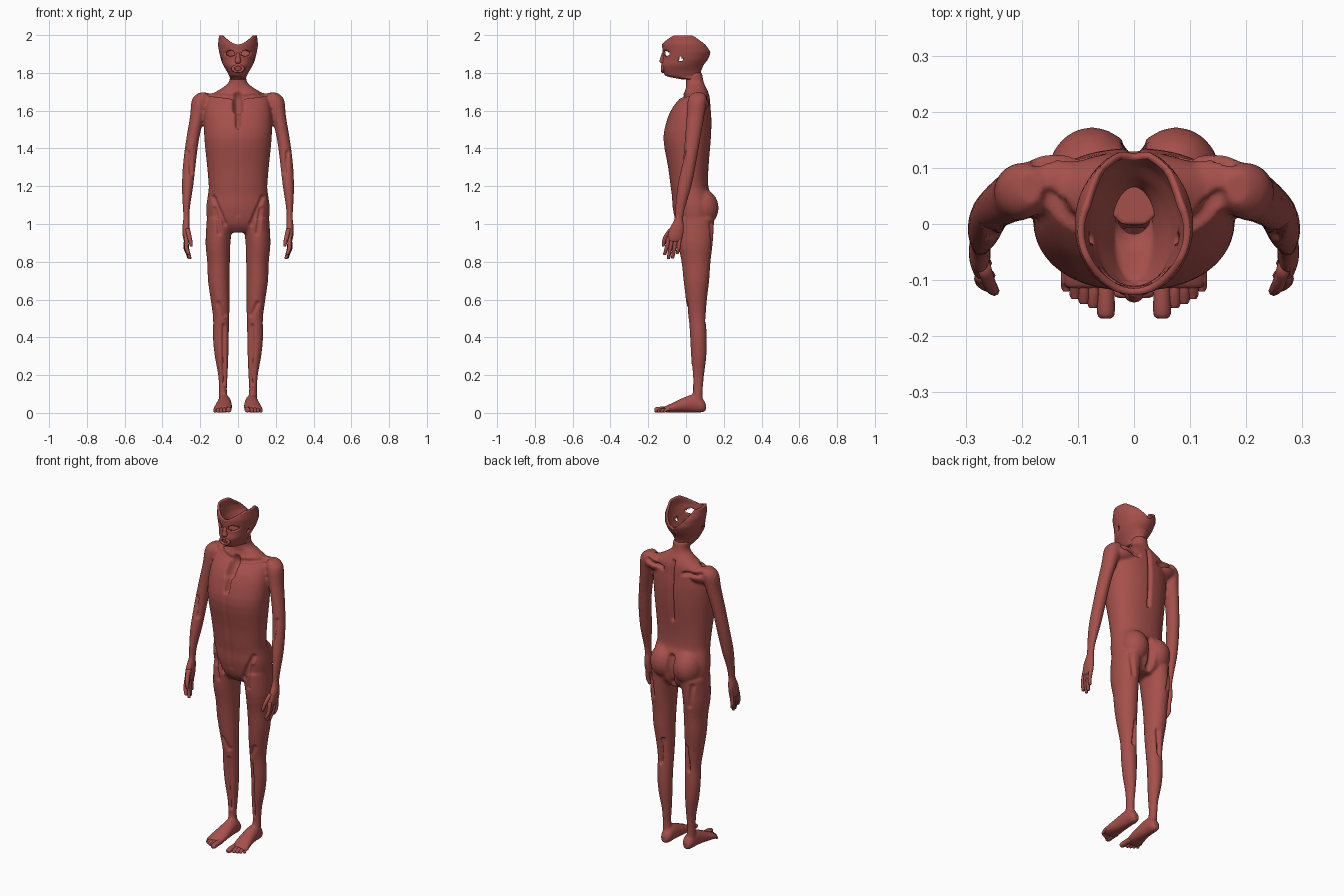
import bpy, bmesh, math
from mathutils import Vector

if "Cube" in bpy.data.objects:
    bpy.data.objects.remove(bpy.data.objects["Cube"])

mat = bpy.data.materials.new("muscle_red")
mat.diffuse_color = (0.38, 0.08, 0.07, 1)
mat.use_nodes = True
mat.node_tree.nodes["Principled BSDF"].inputs["Base Color"].default_value = mat.diffuse_color


def finish(name, bm):
    bmesh.ops.recalc_face_normals(bm, faces=bm.faces)
    me = bpy.data.meshes.new(name)
    bm.to_mesh(me)
    bm.free()
    ob = bpy.data.objects.new(name, me)
    bpy.context.collection.objects.link(ob)
    me.materials.append(mat)
    for p in me.polygons:
        p.use_smooth = True
    return ob


def spline(pts, sub):
    """Catmull-Rom interpolation of equal-length tuples."""
    out = []
    for i in range(len(pts) - 1):
        a, b, c, d = (pts[max(0, min(len(pts) - 1, i + k))] for k in (-1, 0, 1, 2))
        for s in range(sub):
            t = s / sub
            out.append([q + 0.5 * t * (r - p + t * (2*p - 5*q + 4*r - s2 + t * (3*(q - r) + s2 - p)))
                        for p, q, r, s2 in zip(a, b, c, d)])
    return out + [list(pts[-1])]


def loft(bm, secs, axis='z', n=24, sub=3, side=1, power=2.0):
    """Sections (x, y, z, r1, r2) stacked along z (rings in xy) or y (rings in xz)."""
    rings = []
    for x, y, z, r1, r2 in spline(secs, sub):
        ring = []
        for k in range(n):
            a = math.tau * k / n
            c, s = math.cos(a), math.sin(a)
            u = r1 * math.copysign(abs(c) ** (2 / power), c)
            v = r2 * math.copysign(abs(s) ** (2 / power), s)
            ring.append(bm.verts.new((side * (x + u), y + (v if axis == 'z' else 0),
                                      z + (v if axis == 'y' else 0))))
        rings.append(ring)
    for a, b in zip(rings, rings[1:]):
        for k in range(n):
            bm.faces.new((a[k], a[(k + 1) % n], b[(k + 1) % n], b[k]))
    bm.faces.new(rings[0])
    bm.faces.new(rings[-1])


def ball(bm, c, r):
    vs = bmesh.ops.create_uvsphere(bm, u_segments=20, v_segments=12, radius=1)['verts']
    for v in vs:
        v.co = Vector((c[0] + v.co.x * r[0], c[1] + v.co.y * r[1], c[2] + v.co.z * r[2]))


# Body: torso, legs, feet and arms fused into one skinless surface
TORSO = [(0, .045, .955, .09, .06), (0, .045, 1.0, .155, .095), (0, .04, 1.08, .168, .11),
         (0, .03, 1.15, .160, .105), (0, .018, 1.2, .155, .10), (0, .012, 1.3, .163, .107),
         (0, .006, 1.45, .178, .126), (0, .017, 1.55, .180, .118), (0, .03, 1.62, .172, .10),
         (0, .05, 1.675, .155, .075), (0, .055, 1.71, .10, .058), (0, .047, 1.75, .048, .047),
         (0, .04, 1.80, .045, .045)]
LEG = [(.095, .05, 1.03, .07, .10), (.106, .05, .9, .066, .092), (.103, .053, .8, .060, .077),
       (.102, .055, .7, .057, .068), (.095, .055, .6, .050, .056), (.089, .06, .5, .043, .046),
       (.091, .066, .4, .042, .044), (.087, .067, .3, .036, .041), (.080, .065, .2, .025, .031),
       (.080, .063, .12, .021, .026), (.076, .06, .05, .026, .03)]
FOOT = [(.072, .105, .03, .018, .020), (.071, .085, .04, .031, .038), (.072, .04, .05, .035, .048),
        (.074, -.02, .04, .042, .038), (.080, -.08, .025, .049, .024), (.083, -.115, .018, .044, .015)]
ARM = [(.185, .065, 1.695, .022, .03), (.198, .06, 1.66, .046, .05), (.216, .05, 1.57, .038, .047),
       (.240, .035, 1.45, .034, .041), (.256, .018, 1.33, .034, .037), (.267, -.008, 1.2, .030, .037),
       (.273, -.03, 1.09, .019, .027), (.273, -.038, 1.03, .017, .023), (.275, -.048, .98, .020, .038),
       (.274, -.058, .93, .018, .042), (.272, -.062, .905, .013, .038)]
bm = bmesh.new()
loft(bm, TORSO, n=40, power=2.2)
for s in (1, -1):
    loft(bm, LEG, side=s)
    loft(bm, FOOT, 'y', side=s)
    loft(bm, ARM, side=s)
    ball(bm, (s * .14, .07, 1.645), (.075, .055, .048))    # shoulder bridge
    ball(bm, (s * .075, .085, 1.085), (.08, .088, .10))    # buttock
raw = finish("body_raw", bm)
rm = raw.modifiers.new("fuse", 'REMESH')
rm.mode = 'VOXEL'
rm.voxel_size = .0075
sm = raw.modifiers.new("soften", 'SMOOTH')
sm.factor, sm.iterations = .5, 5
me = bpy.data.meshes.new_from_object(raw.evaluated_get(bpy.context.evaluated_depsgraph_get()))
bpy.data.objects.remove(raw)
body = bpy.data.objects.new("body", me)
bpy.context.collection.objects.link(body)
me.materials.clear()
me.materials.append(mat)

# Grooves between muscles: x1, z1, x2, z2, width, depth, facing (-1 front, 1 back)
GROOVES = [(0, 1.67, 0, 1.61, .032, .045, -1), (0, 1.61, 0, 1.52, .018, .03, -1),
           (0, 1.50, 0, 1.05, .014, .004, -1), (.03, 1.675, .15, 1.69, .013, .014, -1),
           (0, 1.70, 0, 1.36, .012, .022, 1), (.07, 1.645, .17, 1.665, .014, .02, 1),
           (0, 1.14, 0, .98, .022, .025, 1), (.13, 1.14, .07, 1.0, .014, .013, -1),
           (.12, 1.08, .10, .95, .013, .012, -1), (.075, .46, .075, .16, .012, .013, -1),
           (.105, .58, .07, .52, .014, .010, -1), (.075, .62, .09, .48, .014, .016, 1),
           (.135, 1.0, .12, .88, .013, .010, 1), (.262, 1.38, .248, 1.27, .012, .012, -1)]
moves = []
for v in me.vertices:
    p, n = Vector((abs(v.co.x), v.co.z)), v.normal
    push = 0
    for x1, z1, x2, z2, w, depth, face in GROOVES:
        a, d = Vector((x1, z1)), Vector((x2 - x1, z2 - z1))
        t = max(0, min(1, (p - a).dot(d) / d.length_squared))
        dist = (p - a - d * t).length
        if dist < w and n.y * face > .15:
            push = max(push, depth * (1 - (dist / w) ** 2))
    moves.append(v.co - n * push)
for v, co in zip(me.vertices, moves):
    v.co = co
for p in me.polygons:
    p.use_smooth = True

# Fingers, thumb and toes
FINGERS = [((.272, -.092), (.262, -.112, .835)), ((.273, -.072), (.256, -.092, .815)),
           ((.273, -.052), (.262, -.070, .818)), ((.273, -.033), (.270, -.045, .84))]
TOES = [(.050, -.168, .0155), (.072, -.15, .011), (.089, -.143, .0105), (.105, -.134, .010), (.121, -.120, .009)]
for s, label in ((1, "left"), (-1, "right")):
    bm = bmesh.new()
    for (x, y), (tx, ty, tz) in FINGERS:
        loft(bm, [(x, y, .93, .012, .011), ((x + tx) / 2 + .006, (y + ty) / 2, .875, .011, .0105),
                  (tx, ty, tz + .008, .009, .009), (tx, ty, tz, .005, .005)], n=8, side=s)
    loft(bm, [(.268, -.075, .975, .013, .016), (.258, -.105, .935, .012, .014),
              (.250, -.118, .90, .010, .010), (.247, -.12, .88, .006, .006)], n=8, side=s)
    finish(label + "_fingers", bm)
    bm = bmesh.new()
    for x, y, r in TOES:
        loft(bm, [(x, -.085, .02, r, r), (x, (y - .085) / 2, .018, r, r),
                  (x, y + .008, r, r, r * .9), (x, y, r, r * .6, r * .5)], 'y', n=8, side=s)
    finish(label + "_toes", bm)

# Head: open bowl with high temple lobes; profile rows (z, front y, back y, half width)
PROFILE = [(1.765, -.02, .08, .040), (1.782, -.108, .075, .046), (1.81, -.125, .08, .060),
           (1.84, -.13, .092, .078), (1.87, -.122, .115, .090), (1.91, -.124, .133, .100),
           (1.95, -.127, .125, .106), (2.0, -.115, .085, .100)]


def profile(z):
    for a, b in zip(PROFILE, PROFILE[1:]):
        if z <= b[0] + 1e-6:
            t = (z - a[0]) / (b[0] - a[0])
            return [p + (q - p) * t for p, q in zip(a[1:], b[1:])]
    return PROFILE[-1][1:]


N, ROWS = 64, 28
bm = bmesh.new()
rings = []
for i in range(ROWS):
    ring = []
    for k in range(N):
        a = math.tau * k / N
        c, s = math.cos(a), math.sin(a)
        low = 1.95 if c > 0 else 1.895                      # rim dips at front and back
        rim = low + (1.998 - low) * min(1, abs(s) * 1.15) ** 1.5
        z = 1.765 + (rim - 1.765) * i / (ROWS - 1)
        f, b, w = profile(z)
        ring.append(bm.verts.new((w * s, (f + b) / 2 - (b - f) / 2 * c, z)))
    rings.append(ring)
for a, b in zip(rings, rings[1:]):
    for k in range(N):
        q = (a[k], a[(k + 1) % N], b[(k + 1) % N], b[k])
        m = sum((v.co for v in q), Vector()) / 4
        x = abs(m.x)
        eye = m.y < 0 and ((x - .045) / .024) ** 2 + ((m.z - 1.903) / .016) ** 2 < 1
        ear = x > .06 and ((m.y + .03) / .013) ** 2 + ((m.z - 1.872) / .012) ** 2 < 1
        if not (eye or ear):
            bm.faces.new(q)
head = finish("head_shell", bm)
so = head.modifiers.new("thickness", 'SOLIDIFY')
so.thickness, so.offset = .012, -1

# Nose and lips
bm = bmesh.new()
loft(bm, [(0, -.118, 1.905, .010, .010), (0, -.124, 1.88, .012, .012),
          (0, -.126, 1.86, .017, .014), (0, -.124, 1.85, .010, .008)], n=12)
finish("nose", bm)
bpy.ops.mesh.primitive_torus_add(major_radius=.022, minor_radius=.008, major_segments=24, minor_segments=8,
                                 location=(0, -.124, 1.822), rotation=(math.pi / 2, 0, 0))
lips = bpy.context.object
lips.name = "lips"
lips.scale = (1.2, .75, 1)
lips.data.materials.append(mat)
bpy.ops.object.shade_smooth()
